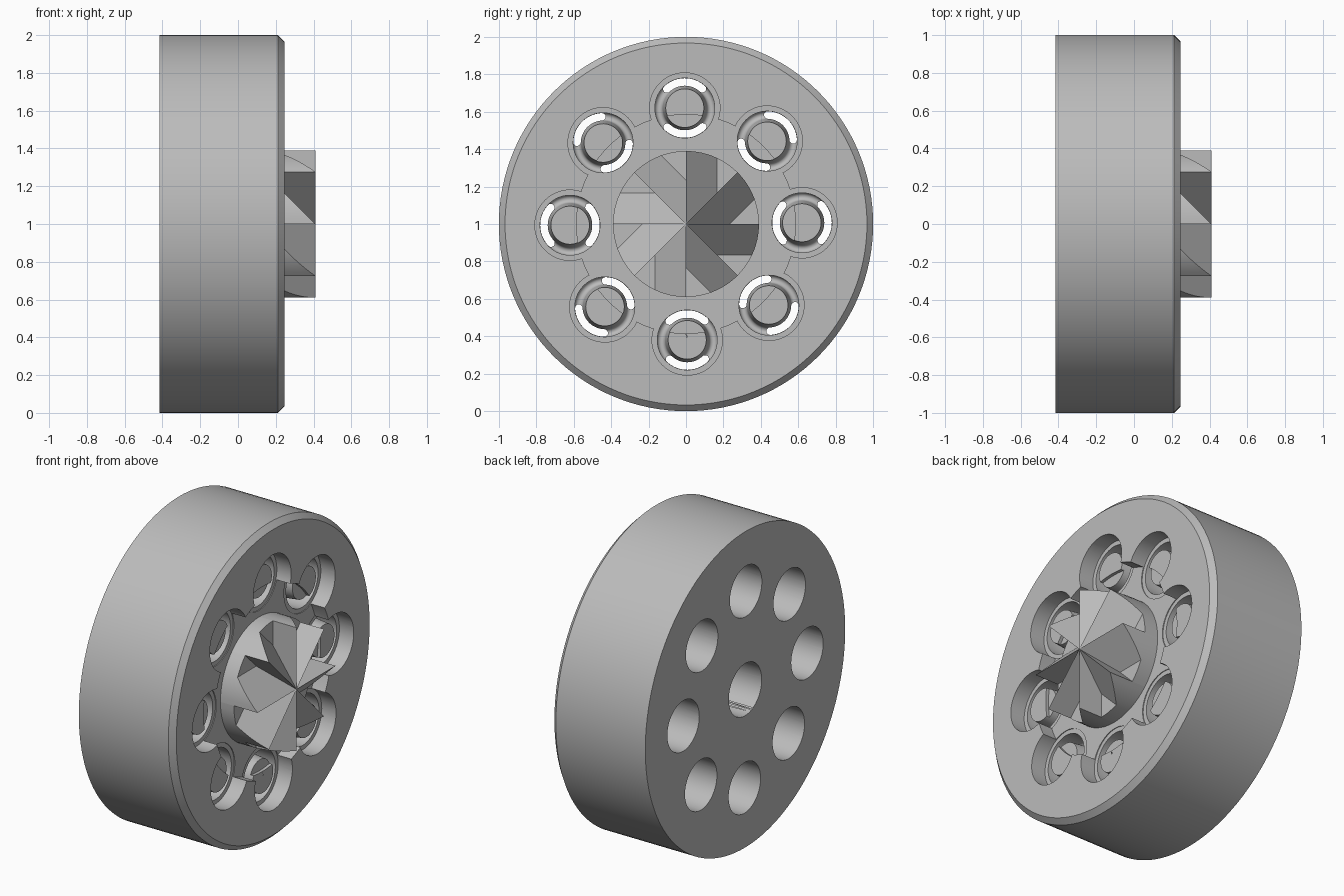
import bpy, bmesh
from math import sin, cos, asin, pi, radians

if "Cube" in bpy.data.objects:
    bpy.data.objects.remove(bpy.data.objects["Cube"])

grey = bpy.data.materials.new("plain_grey")
grey.use_nodes = True
COLOUR = (0.5, 0.5, 0.5, 1)
grey.diffuse_color = COLOUR
grey.node_tree.nodes["Principled BSDF"].inputs["Base Color"].default_value = COLOUR

FACE, BACK = 0.245, -0.415      # ends of the disc along its axis
POCKET = 0.15                   # floor of the recess around the rotor
PIN_RING = 0.62                 # distance of the pins from the axis
PIN_TURN = radians(0.6)


def polar(r, a, x, centre=(0, 0)):
    """Point at radius r and angle a around an axis parallel to x."""
    return (x, centre[0] + r * cos(a), 1 + centre[1] + r * sin(a))


def lathe(bm, profile, centre=(0, 0), steps=64):
    """Closed solid from (radius, x) points starting and ending on the axis."""
    rings = []
    for r, x in profile:
        if r == 0:
            rings.append([bm.verts.new(polar(0, 0, x, centre))] * steps)
        else:
            rings.append([bm.verts.new(polar(r, 2 * pi * i / steps, x, centre)) for i in range(steps)])
    for lo, hi in zip(rings, rings[1:]):
        for i in range(steps):
            j = (i + 1) % steps
            bm.faces.new(dict.fromkeys((lo[i], lo[j], hi[j], hi[i])))


def make(name, bm):
    bmesh.ops.recalc_face_normals(bm, faces=bm.faces)
    mesh = bpy.data.meshes.new(name)
    bm.to_mesh(mesh)
    bm.free()
    mesh.materials.append(grey)
    obj = bpy.data.objects.new(name, mesh)
    bpy.context.collection.objects.link(obj)
    return obj


def activate(obj):
    bpy.ops.object.select_all(action='DESELECT')
    obj.select_set(True)
    bpy.context.view_layer.objects.active = obj


def cut(body, bm):
    cutter = make("cutter", bm)
    cutter.hide_render = True
    mod = body.modifiers.new("cut", 'BOOLEAN')
    mod.operation, mod.solver, mod.object = 'DIFFERENCE', 'EXACT', cutter
    activate(body)
    bpy.ops.object.modifier_apply(modifier=mod.name)
    bpy.data.objects.remove(cutter)


def finish(obj):
    activate(obj)
    bpy.ops.object.shade_smooth_by_angle(angle=radians(25))


# Disc body with a chamfered front rim
bm = bmesh.new()
lathe(bm, [(0, BACK), (1, BACK), (1, FACE - 0.033), (0.967, FACE), (0, FACE)], steps=128)
body = make("disc_body", bm)

# Round recess around the rotor
bm = bmesh.new()
lathe(bm, [(0, POCKET), (0.585, POCKET), (0.585, 0.5), (0, 0.5)], steps=96)
cut(body, bm)

pins = []
for k in range(8):
    a = k * pi / 4 + PIN_TURN
    pins.append((a, (PIN_RING * cos(a), PIN_RING * sin(a))))

# Counterbores with a round-bottomed groove that leaves a standing pin
IN, OUT, GROOVE = 0.118, 0.16, 0.02
mid, half = (IN + OUT) / 2, (OUT - IN) / 2
bottom = [(mid + half * cos(t * pi / 8), GROOVE - half * sin(t * pi / 8)) for t in range(9)]
bm = bmesh.new()
for a, c in pins:
    lathe(bm, [(0, 0.4), (0.188, 0.4), (0.188, POCKET - 0.005), (OUT, POCKET - 0.005)]
          + bottom + [(0.102, POCKET + 0.02), (0, POCKET + 0.02)], c)
cut(body, bm)

# Bores in the back, and the deeper one in the middle
bm = bmesh.new()
for a, c in pins:
    lathe(bm, [(0, -0.6), (OUT, -0.6), (OUT, -0.22), (0, -0.22)], c)
lathe(bm, [(0, -0.6), (0.165, -0.6), (0.165, 0), (0, 0)])
cut(body, bm)

# Curved slots with round ends joining groove and bore
SPAN = radians(43)
bm = bmesh.new()
r_in, r_out = IN + 0.001, OUT - 0.001
cap = (r_out - r_in) / 2
for a, c in pins:
    for base in (a, a + pi):
        outline = [(r_out, base - SPAN + 2 * SPAN * i / 16) for i in range(17)]
        for i in range(1, 8):
            t = i * pi / 8
            outline.append((mid + cap * cos(t), base + SPAN + cap * sin(t) / mid))
        outline += [(r_in, base + SPAN - 2 * SPAN * i / 16) for i in range(17)]
        for i in range(1, 8):
            t = i * pi / 8
            outline.append((mid - cap * cos(t), base - SPAN - cap * sin(t) / mid))
        ends = [[bm.verts.new(polar(r, t, x, c)) for r, t in outline] for x in (-0.3, 0.05)]
        for ring in ends:
            bm.faces.new(ring)
        for i in range(len(outline)):
            bm.faces.new((ends[0][i - 1], ends[0][i], ends[1][i], ends[1][i - 1]))
cut(body, bm)
finish(body)

# Rotor with eight teeth: each a ridge, a ramp, a small floor and an upright wall
R, TOP, DROP, STEPS = 0.39, 0.41, 0.166, 6
ramp_angle = asin(DROP / R)
bm = bmesh.new()
apex = bm.verts.new(polar(0, 0, TOP))
base_centre = bm.verts.new(polar(0, 0, POCKET - 0.01))
angles = [ramp_angle * i / STEPS for i in range(STEPS + 1)]
angles += [ramp_angle + (pi / 4 - ramp_angle) * i / 4 for i in range(1, 5)]
for k in range(8):
    a = k * pi / 4
    rim = [bm.verts.new(polar(R, a - t, TOP - min(DROP, R * sin(t)))) for t in angles]
    foot = [bm.verts.new(polar(R, a - t, POCKET - 0.01)) for t in angles]
    valley = bm.verts.new(polar(DROP / sin(pi / 4), a - pi / 4, TOP - DROP))
    next_ridge = bm.verts.new(polar(R, a - pi / 4, TOP))
    bm.faces.new([apex] + rim[:STEPS + 1] + [valley])
    bm.faces.new([valley] + rim[STEPS:])
    bm.faces.new([apex, valley, rim[-1], next_ridge])
    for i in range(len(angles) - 1):
        bm.faces.new((rim[i], foot[i], foot[i + 1], rim[i + 1]))
        bm.faces.new((base_centre, foot[i + 1], foot[i]))
bmesh.ops.remove_doubles(bm, verts=bm.verts, dist=0.0005)
finish(make("toothed_rotor", bm))
